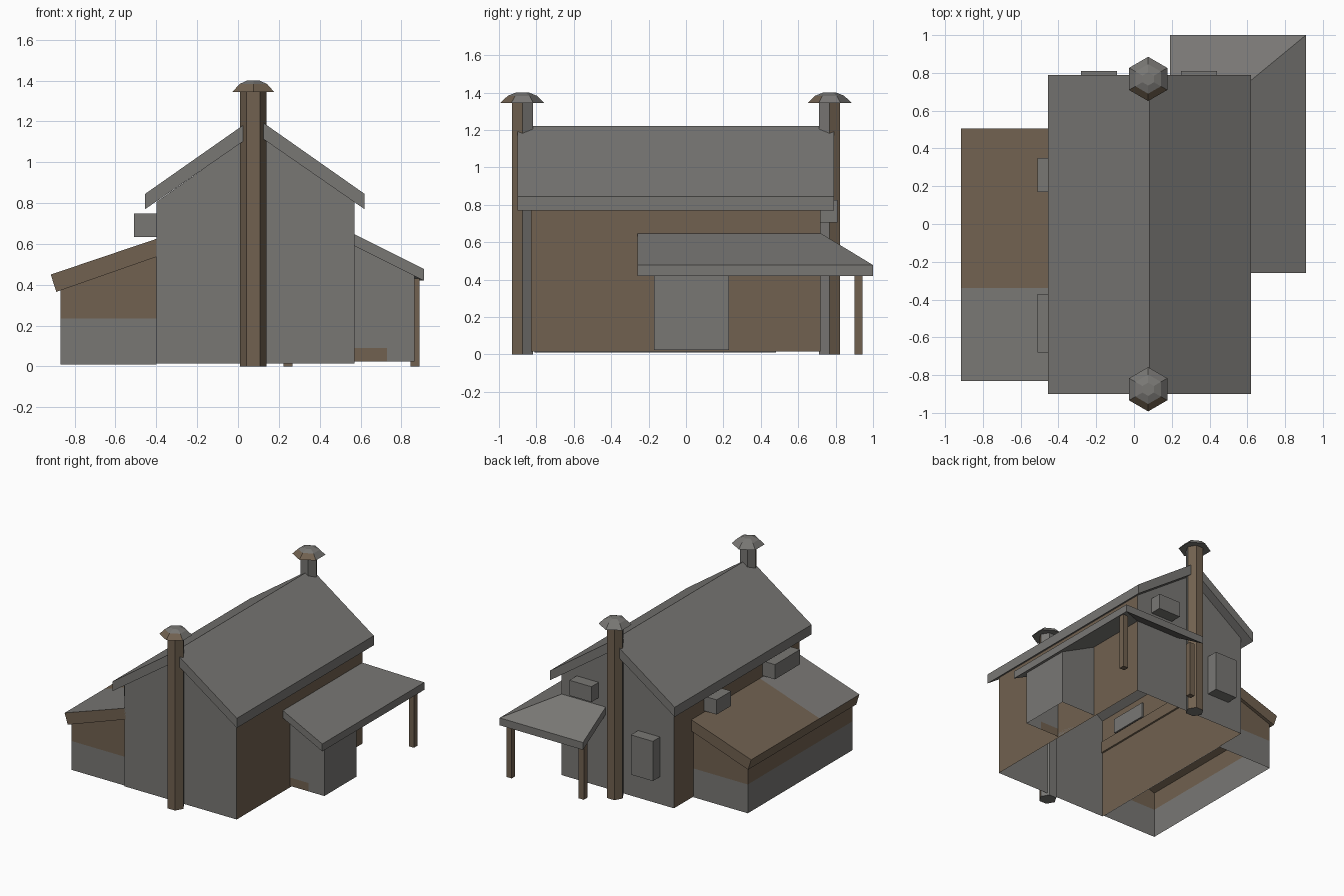
import bpy, bmesh, math
from mathutils import Vector

if "Cube" in bpy.data.objects:
    bpy.data.objects.remove(bpy.data.objects["Cube"])


def make_mat(name, col):
    m = bpy.data.materials.new(name)
    m.diffuse_color = (*col, 1)
    m.use_nodes = True
    m.node_tree.nodes["Principled BSDF"].inputs["Base Color"].default_value = m.diffuse_color
    return m


MATS = [make_mat("weathered grey", (0.19, 0.185, 0.175)),
        make_mat("dull brown", (0.165, 0.12, 0.08))]
GREY, BROWN = 0, 1


def finish(name, bm, rule=lambda c, n: GREY, open_bottom=False, cuts=()):
    """Open the underside, cut along colour borders, colour faces by a rule."""
    bmesh.ops.recalc_face_normals(bm, faces=bm.faces[:])
    if open_bottom:
        low = [f for f in bm.faces if f.normal.z < -0.95]
        bmesh.ops.delete(bm, geom=low, context='FACES')
    for co, no in cuts:
        bmesh.ops.bisect_plane(bm, geom=bm.verts[:] + bm.edges[:] + bm.faces[:],
                               plane_co=co, plane_no=no)
    bm.normal_update()
    for f in bm.faces:
        f.material_index = rule(f.calc_center_median(), f.normal)
    me = bpy.data.meshes.new(name)
    bm.to_mesh(me)
    bm.free()
    for m in MATS:
        me.materials.append(m)
    ob = bpy.data.objects.new(name, me)
    bpy.context.collection.objects.link(ob)
    return ob


def prism(name, profile, y0, y1, **kw):
    """Extrude an x-z profile along y."""
    bm = bmesh.new()
    face = bm.faces.new([bm.verts.new((x, y0, z)) for x, z in profile])
    geo = bmesh.ops.extrude_face_region(bm, geom=[face])["geom"]
    vs = [g for g in geo if isinstance(g, bmesh.types.BMVert)]
    bmesh.ops.translate(bm, verts=vs, vec=(0, y1 - y0, 0))
    return finish(name, bm, **kw)


def box(name, x0, x1, y0, y1, z0, z1, **kw):
    return prism(name, [(x0, z0), (x1, z0), (x1, z1), (x0, z1)], y0, y1, **kw)


def hex_stack(name, cx, cy, rings, turn, rule):
    """Six-sided stack of (radius, z) rings, closed at both ends."""
    bm = bmesh.new()
    loops = []
    for r, z in rings:
        loops.append([bm.verts.new((cx + r * math.cos(turn + i * math.pi / 3),
                                    cy + r * math.sin(turn + i * math.pi / 3), z))
                      for i in range(6)])
    for a, b in zip(loops, loops[1:]):
        for i in range(6):
            j = (i + 1) % 6
            bm.faces.new((a[i], a[j], b[j], b[i]))
    bm.faces.new(loops[0])
    bm.faces.new(loops[-1])
    return finish(name, bm, rule)


def all_brown(c, n):
    return BROWN


# Main house: grey gables, brown long walls, open underneath
prism("house_walls",
      [(-0.40, 0.015), (0.57, 0.015), (0.57, 0.805), (0.083, 1.145), (-0.40, 0.805)],
      -0.83, 0.72, open_bottom=True,
      rule=lambda c, n: BROWN if abs(n.x) > 0.9 else GREY)

# Main roof slab
prism("main_roof",
      [(-0.455, 0.77), (-0.455, 0.845), (0.083, 1.222), (0.62, 0.845),
       (0.62, 0.77), (0.083, 1.142)], -0.90, 0.79)

# Left lean-to: grey base, brown above
prism("lean_to_walls",
      [(-0.87, 0.01), (-0.40, 0.01), (-0.40, 0.545), (-0.87, 0.38)],
      -0.81, 0.48, open_bottom=True, cuts=[((0, 0, 0.235), (0, 0, 1))],
      rule=lambda c, n: GREY if c.z < 0.235 else BROWN)
prism("lean_to_roof",
      [(-0.89, 0.365), (-0.39, 0.54), (-0.39, 0.628), (-0.917, 0.45)],
      -0.83, 0.505, cuts=[((0, -0.34, 0), (0, 1, 0))],
      rule=lambda c, n: GREY if n.z > 0.5 and c.y < -0.34 else BROWN)

# Right side room with a brown patch low on its front wall
prism("side_room",
      [(0.57, 0.025), (0.865, 0.025), (0.865, 0.45), (0.57, 0.59)],
      -0.17, 0.23, open_bottom=True,
      cuts=[((0, 0, 0.09), (0, 0, 1)), ((0.73, 0, 0), (1, 0, 0))],
      rule=lambda c, n: BROWN if n.y < -0.9 and c.z < 0.09 and c.x < 0.73 else GREY)

# Wrap-around porch roof, hipped at the back right corner
bm = bmesh.new()
HI, LO, T = 0.648, 0.478, Vector((0, 0, -0.058))
pts = [(0.57, -0.26, HI), (0.57, 0.72, HI), (0.19, 0.72, HI),
       (0.19, 1.0, LO), (0.91, 1.0, LO), (0.91, -0.26, LO)]
top = [bm.verts.new(p) for p in pts]
low = [bm.verts.new(Vector(p) + T) for p in pts]
for v in (top, low):
    bm.faces.new((v[0], v[1], v[4], v[5]))
    bm.faces.new((v[1], v[2], v[3], v[4]))
for i in range(6):
    j = (i + 1) % 6
    bm.faces.new((top[i], top[j], low[j], low[i]))
finish("porch_roof", bm)

# Porch posts
for i, x in enumerate((0.868, 0.245)):
    box(f"porch_post_{i + 1}", x - 0.022, x + 0.022, 0.90, 0.943, 0, 0.43,
        rule=all_brown)

# Window boxes on the left wall and back gable
box("left_window_1", -0.51, -0.385, 0.17, 0.35, 0.635, 0.75)
box("left_window_2", -0.51, -0.385, -0.68, -0.37, 0.635, 0.75)
box("back_upper_window", 0.25, 0.44, 0.70, 0.81, 0.705, 0.825)
box("back_lower_window", -0.28, -0.09, 0.70, 0.81, 0.23, 0.54)

# Chimneys: brown outward, grey toward the roof, with domed caps
for label, cy, s in (("front", -0.875, -1), ("back", 0.768, 1)):
    hex_stack(label + "_chimney", 0.075, cy, [(0.065, 0), (0.065, 1.36)], 0,
              lambda c, n, s=s: BROWN if n.y * s > 0.1 else GREY)
    hex_stack(label + "_chimney_cap", 0.075, cy,
              [(0.117, 1.345), (0.078, 1.383), (0.035, 1.40)], math.pi / 2,
              lambda c, n: BROWN if n.y < -0.3 and c.z < 1.38 else GREY)
